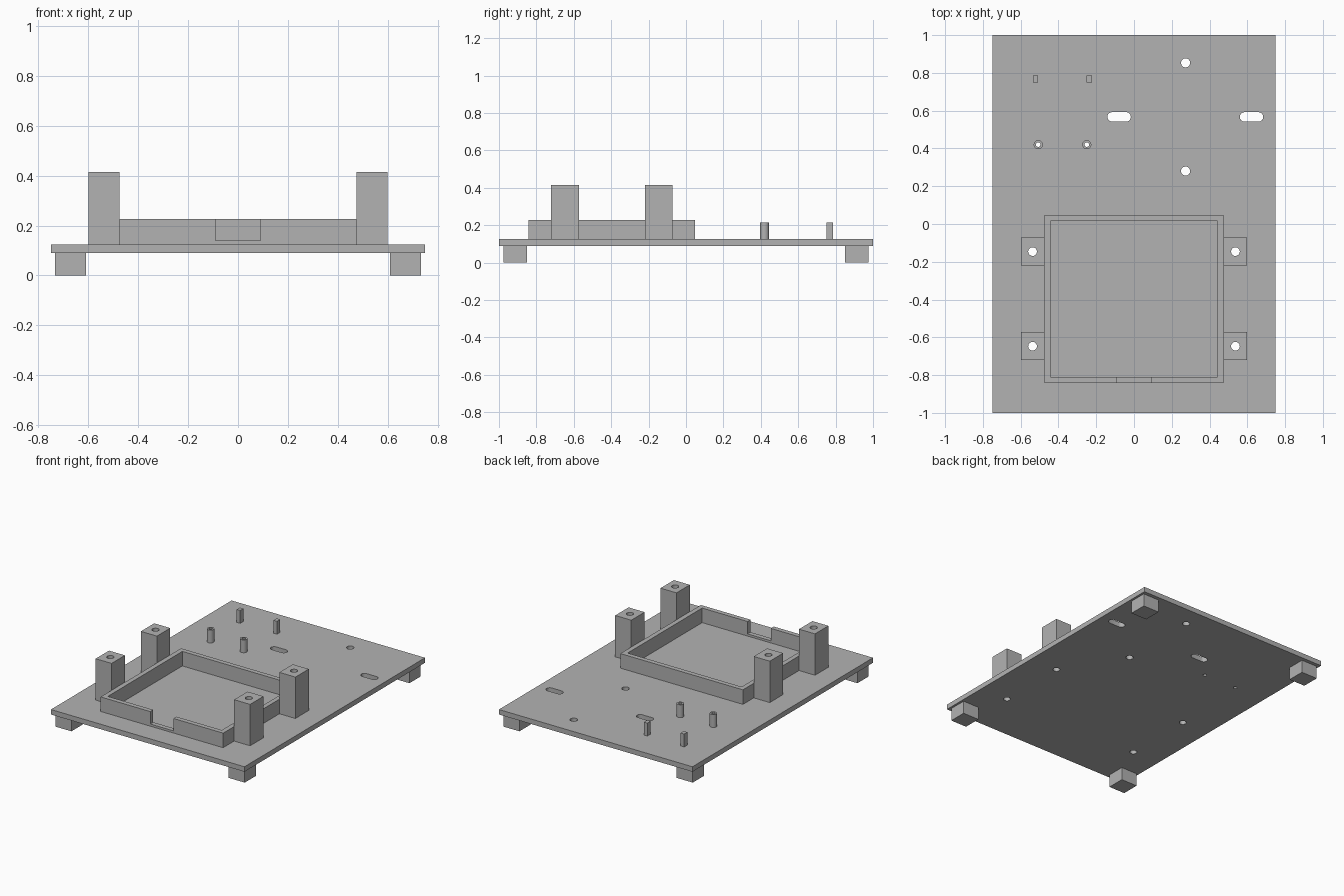
import bpy, bmesh
from math import cos, sin, tau

cube = bpy.data.objects.get("Cube")
if cube:
    bpy.data.objects.remove(cube)

grey = bpy.data.materials.new("plain grey")
grey.use_nodes = True
grey.diffuse_color = (0.448, 0.448, 0.448, 1)
grey.node_tree.nodes["Principled BSDF"].inputs["Base Color"].default_value = grey.diffuse_color

BASE, DECK = 0.09, 0.125      # underside and top of the plate
FRAME_TOP, TOWER_TOP, PEG_TOP = 0.227, 0.415, 0.215


def prism(name, points, z0, z1):
    """Extrude a closed xy outline from z0 to z1."""
    bm = bmesh.new()
    face = bm.faces.new([bm.verts.new((x, y, z0)) for x, y in points])
    top = bmesh.ops.extrude_face_region(bm, geom=[face])["geom"]
    bmesh.ops.translate(bm, vec=(0, 0, z1 - z0),
                        verts=[v for v in top if isinstance(v, bmesh.types.BMVert)])
    bmesh.ops.recalc_face_normals(bm, faces=bm.faces[:])
    mesh = bpy.data.meshes.new(name)
    bm.to_mesh(mesh)
    bm.free()
    mesh.materials.append(grey)
    obj = bpy.data.objects.new(name, mesh)
    bpy.context.collection.objects.link(obj)
    return obj


def box(name, x0, x1, y0, y1, z0, z1):
    return prism(name, [(x0, y0), (x1, y0), (x1, y1), (x0, y1)], z0, z1)


def rod(name, x, y, r, z0, z1, stretch=0, n=32):
    """Round prism; stretch lengthens it along x into a slot shape."""
    angles = [tau * (i + 0.5) / n for i in range(n)]
    return prism(name, [(x + r * cos(a) + (stretch if cos(a) > 0 else -stretch), y + r * sin(a))
                        for a in angles], z0, z1)


def smooth(obj):
    bpy.ops.object.select_all(action='DESELECT')
    bpy.context.view_layer.objects.active = obj
    obj.select_set(True)
    bpy.ops.object.shade_smooth_by_angle()


def cut(obj, cutters):
    """Subtract the cutters, bake the result and remove the cutters."""
    for c in cutters:
        c.hide_render = True
        mod = obj.modifiers.new("cut", 'BOOLEAN')
        mod.operation, mod.solver, mod.object = 'DIFFERENCE', 'EXACT', c
    bpy.context.view_layer.objects.active = obj
    for mod in list(obj.modifiers):
        bpy.ops.object.modifier_apply(modifier=mod.name)
    for c in cutters:
        bpy.data.objects.remove(c)
    smooth(obj)


def hole(x, y, r, stretch=0):
    return rod("hole_cutter", x, y, r, -0.1, 0.6, stretch)


tower_spots = [(s * 0.537, y) for s in (-1, 1) for y in (-0.647, -0.146)]
post_spots = [(-0.507, 0.42), (-0.25, 0.42)]

# Base plate with round holes and slots
plate = box("base_plate", -0.75, 0.75, -1, 1, BASE, DECK)
cut(plate, [hole(x, y, 0.023) for x, y in tower_spots]
    + [hole(x, y, 0.012) for x, y in post_spots]
    + [hole(0.273, y, 0.024) for y in (0.28, 0.853)]
    + [hole(x, 0.567, 0.025, 0.037) for x in (-0.079, 0.622)])

# Feet at the corners
for sx, side in ((-1, "right"), (1, "left")):
    for sy, end in ((-1, "front"), (1, "back")):
        x, y, h = sx * 0.672, sy * 0.912, 0.0625
        box(f"{end}_{side}_foot", x - h, x + h, y - h, y + h, 0, BASE)

# Rectangular frame, notched at the front
frame = box("frame", -0.475, 0.475, -0.843, 0.048, DECK, FRAME_TOP)
cut(frame, [box("inside_cutter", -0.442, 0.442, -0.81, 0.015, 0.05, 0.5),
            box("notch_cutter", -0.09, 0.09, -0.9, -0.75, 0.14, 0.5)])

# Drilled towers beside the frame
for x, y in tower_spots:
    tower = box("tower", x - 0.062, x + 0.062, y - 0.074, y + 0.074, DECK, TOWER_TOP)
    cut(tower, [hole(x, y, 0.023)])

# Hollow round posts
for x, y in post_spots:
    cut(rod("round_post", x, y, 0.024, DECK, PEG_TOP), [hole(x, y, 0.012)])

# Small square pegs
for x in (-0.522, -0.237):
    box("square_peg", x - 0.014, x + 0.014, 0.75, 0.786, DECK, PEG_TOP)
